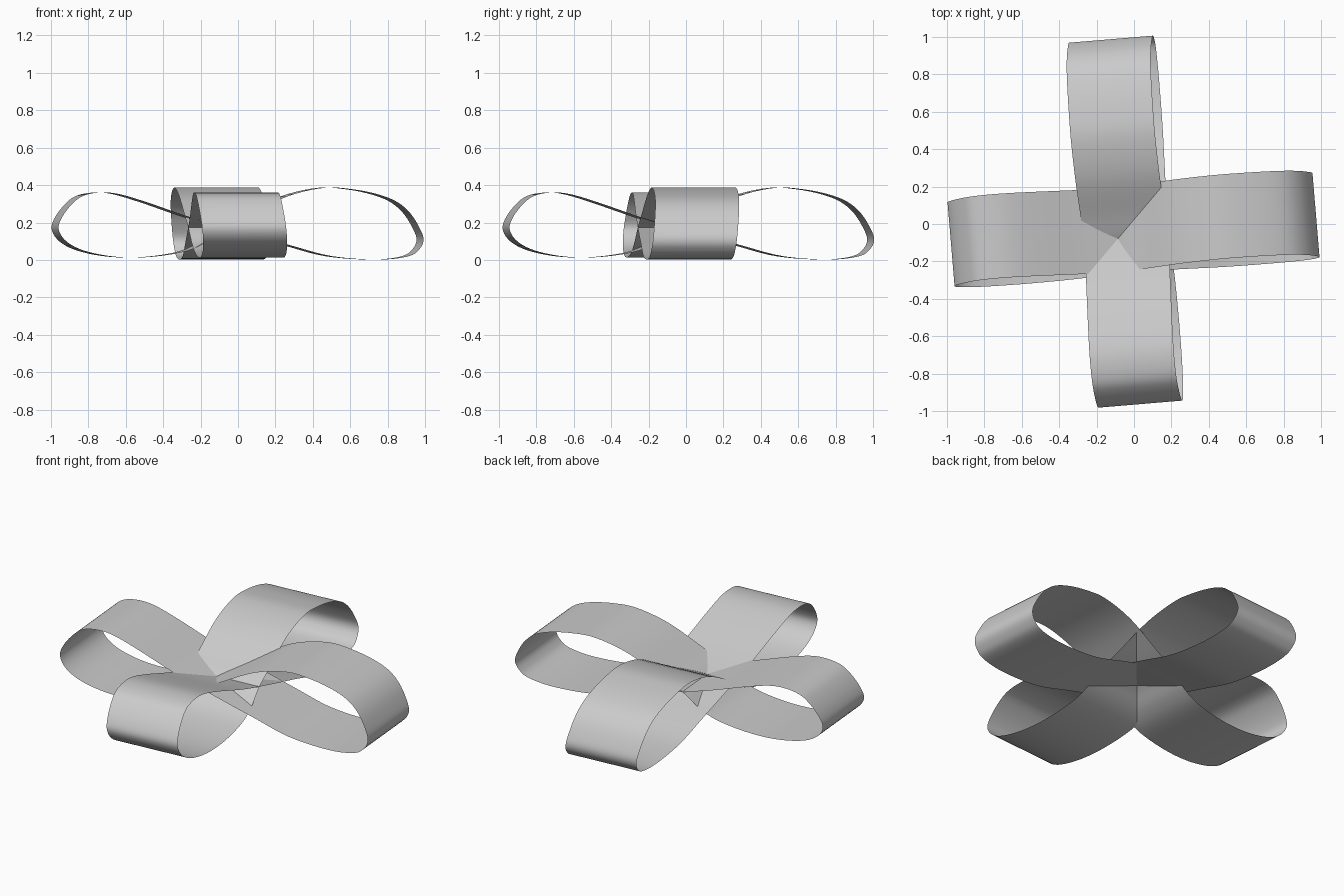
import bpy, bmesh, math
from mathutils import Vector, Matrix

cube = bpy.data.objects.get("Cube")
if cube:
    bpy.data.objects.remove(cube, do_unlink=True)

mat = bpy.data.materials.new("ribbon grey")
mat.use_nodes = True
GREY = (0.6, 0.6, 0.6, 1)
mat.diffuse_color = GREY
mat.node_tree.nodes["Principled BSDF"].inputs["Base Color"].default_value = GREY

# Closed figure-eight path (along, height): big loop, crossing, small loop, crossing
PATH = [(.3, .08), (.53, .02), (.78, .002), (.94, .02), (1.0, .06), (1.02, .11),
        (1.0, .17), (.95, .25), (.88, .31), (.78, .35), (.64, .378), (.49, .385),
        (.29, .338), (.08, .235), (-.05, .17), (-.155, .09), (-.27, .042),
        (-.46, .015), (-.64, .018), (-.8, .05), (-.895, .1), (-.935, .165),
        (-.915, .23), (-.86, .3), (-.8, .343), (-.71, .36), (-.61, .352),
        (-.46, .308), (-.21, .222), (.05, .147)]
WIDTH, STEPS, TILT = 0.45, 5, 0.12


def smooth_path(points):
    """Closed Catmull-Rom curve through the points."""
    pts = [Vector(p) for p in points]
    n = len(pts)
    out = []
    for i in range(n):
        a, b, c, d = (pts[(i + k) % n] for k in (-1, 0, 1, 2))
        for s in range(STEPS):
            t = s / STEPS
            out.append(b + (c - a) * t / 2 + (2 * a - 5 * b + 4 * c - d) * t**2 / 2
                       + (3 * b - a - 3 * c + d) * t**3 / 2)
    return out


def ribbon(name, turn):
    """Sweep the path sideways into a thin band that leans slightly."""
    bm = bmesh.new()
    rows = []
    for u, z in smooth_path(PATH):
        lean = (z - 0.17) * TILT
        rows.append([bm.verts.new((u, lean + side * WIDTH / 2, max(z, 0)))
                     for side in (-1, 1)])
    for (a, b), (c, d) in zip(rows, rows[1:] + rows[:1]):
        bm.faces.new((a, c, d, b))
    bm.transform(Matrix.Translation((-.045, -.03, 0))
                 @ Matrix.Rotation(math.radians(4.8 + turn), 4, 'Z'))
    mesh = bpy.data.meshes.new(name)
    bm.to_mesh(mesh)
    bm.free()
    mesh.materials.append(mat)
    mesh.shade_smooth()
    obj = bpy.data.objects.new(name, mesh)
    bpy.context.collection.objects.link(obj)


# Two crossed ribbons make the four loops of the bow
ribbon("side_to_side_ribbon", 0)
ribbon("front_to_back_ribbon", 90)
